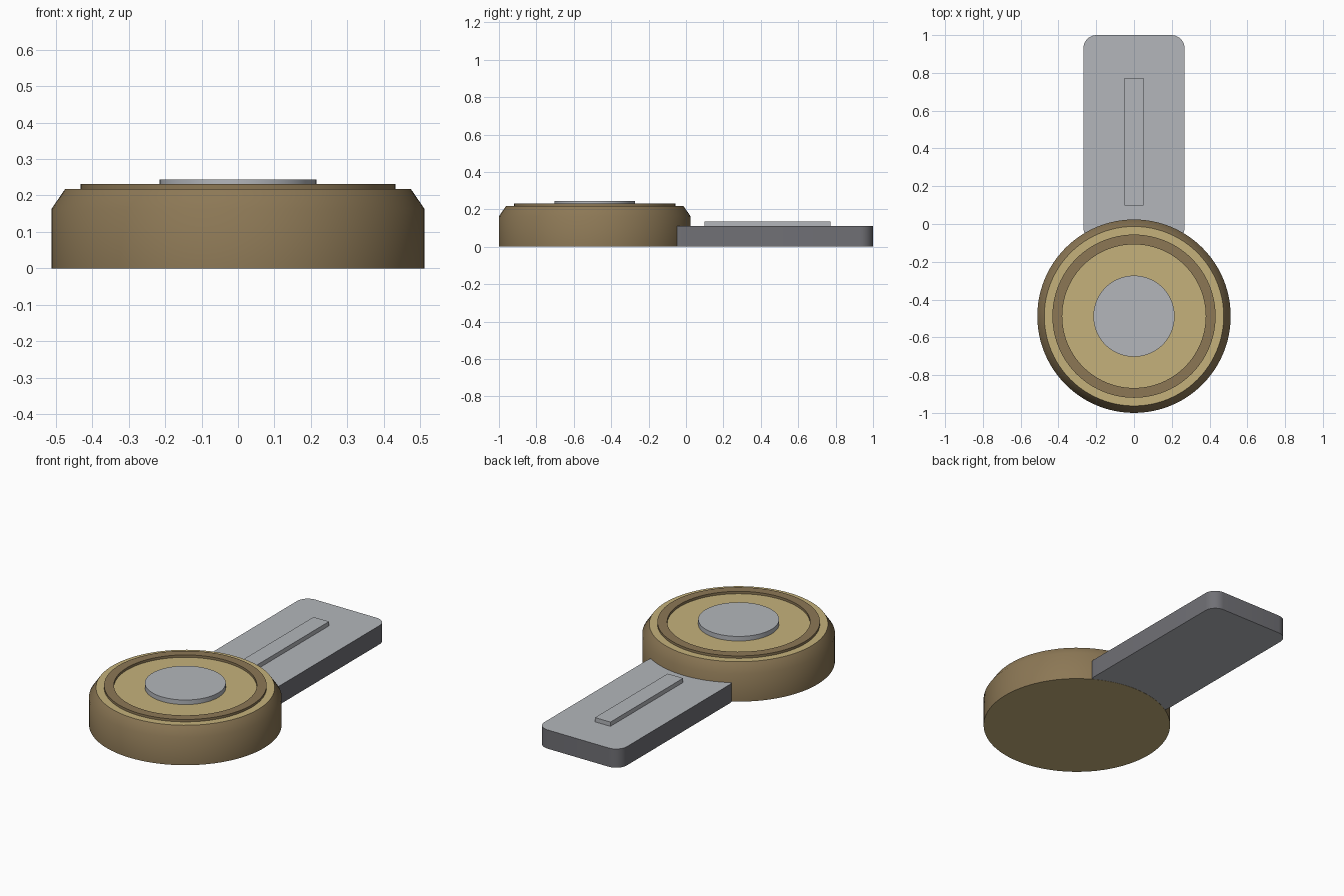
import bpy, bmesh, math

if "Cube" in bpy.data.objects:
    bpy.data.objects.remove(bpy.data.objects["Cube"])

PUCK_Y = -0.488
SEGMENTS = 96


def material(name, srgb):
    mat = bpy.data.materials.new(name)
    colour = [(c / 255) ** 2.2 for c in srgb] + [1]
    mat.diffuse_color = colour
    mat.use_nodes = True
    mat.node_tree.nodes["Principled BSDF"].inputs["Base Color"].default_value = colour
    return mat


gold = material("gold", (196, 176, 122))
brown = material("brown", (139, 119, 86))
light_grey = material("light grey", (178, 181, 186))
dark_grey = material("dark grey", (112, 112, 117))


def finish(name, bm, cap, side):
    """Flat caps take the first material, walls the second."""
    bmesh.ops.recalc_face_normals(bm, faces=bm.faces)
    for face in bm.faces:
        face.material_index = 0 if abs(face.normal.z) > 0.9 else 1
    mesh = bpy.data.meshes.new(name)
    bm.to_mesh(mesh)
    bm.free()
    mesh.materials.append(cap)
    mesh.materials.append(side)
    obj = bpy.data.objects.new(name, mesh)
    bpy.context.collection.objects.link(obj)
    bpy.ops.object.select_all(action="DESELECT")
    obj.select_set(True)
    bpy.context.view_layer.objects.active = obj
    bpy.ops.object.shade_smooth_by_angle(angle=math.radians(40))
    return obj


def lathe(name, profile, cap, side, closed=False):
    """Turn (radius, height) points around the vertical axis of the puck."""
    bm = bmesh.new()
    rings = []
    for radius, z in profile:
        angles = [2 * math.pi * i / SEGMENTS for i in range(SEGMENTS)]
        rings.append([bm.verts.new((radius * math.cos(a), PUCK_Y + radius * math.sin(a), z))
                      for a in angles])
    pairs = list(zip(rings, rings[1:]))
    if closed:
        pairs.append((rings[-1], rings[0]))
    else:
        bm.faces.new(rings[0])
        bm.faces.new(rings[-1])
    for low, high in pairs:
        for i in range(SEGMENTS):
            j = (i + 1) % SEGMENTS
            bm.faces.new((low[i], low[j], high[j], high[i]))
    return finish(name, bm, cap, side)


def slab(name, half_width, y0, y1, z0, z1, corner, cap, side):
    """Extruded rectangle with optional rounded corners."""
    bm = bmesh.new()
    steps = 10 if corner else 0
    outline = []
    for k, (sx, y) in enumerate([(1, y1), (-1, y1), (-1, y0), (1, y0)]):
        cx = sx * (half_width - corner)
        cy = y - corner if y == y1 else y + corner
        for s in range(steps + 1):
            a = math.pi / 2 * (k + (s / steps if steps else 0))
            outline.append((cx + corner * math.cos(a), cy + corner * math.sin(a), z0))
    base = bm.faces.new([bm.verts.new(p) for p in outline])
    result = bmesh.ops.extrude_face_region(bm, geom=[base], use_keep_orig=True)
    top = [v for v in result["geom"] if isinstance(v, bmesh.types.BMVert)]
    bmesh.ops.translate(bm, verts=top, vec=(0, 0, z1 - z0))
    return finish(name, bm, cap, side)


# Round body with a chamfered upper edge
lathe("round_body", [(0.512, 0), (0.512, 0.163), (0.475, 0.217)], gold, brown)

# Raised ring and centre button
lathe("raised_ring", [(0.38, 0.215), (0.432, 0.215), (0.432, 0.231), (0.38, 0.231)],
      brown, brown, closed=True)
lathe("centre_button", [(0.215, 0.215), (0.215, 0.244)], light_grey, light_grey)

# Flat tail plate and the rib along it
slab("tail_plate", 0.268, -0.09, 1.0, 0.001, 0.111, 0.07, light_grey, dark_grey)
slab("tail_rib", 0.05, 0.098, 0.772, 0.109, 0.136, 0, light_grey, light_grey)
